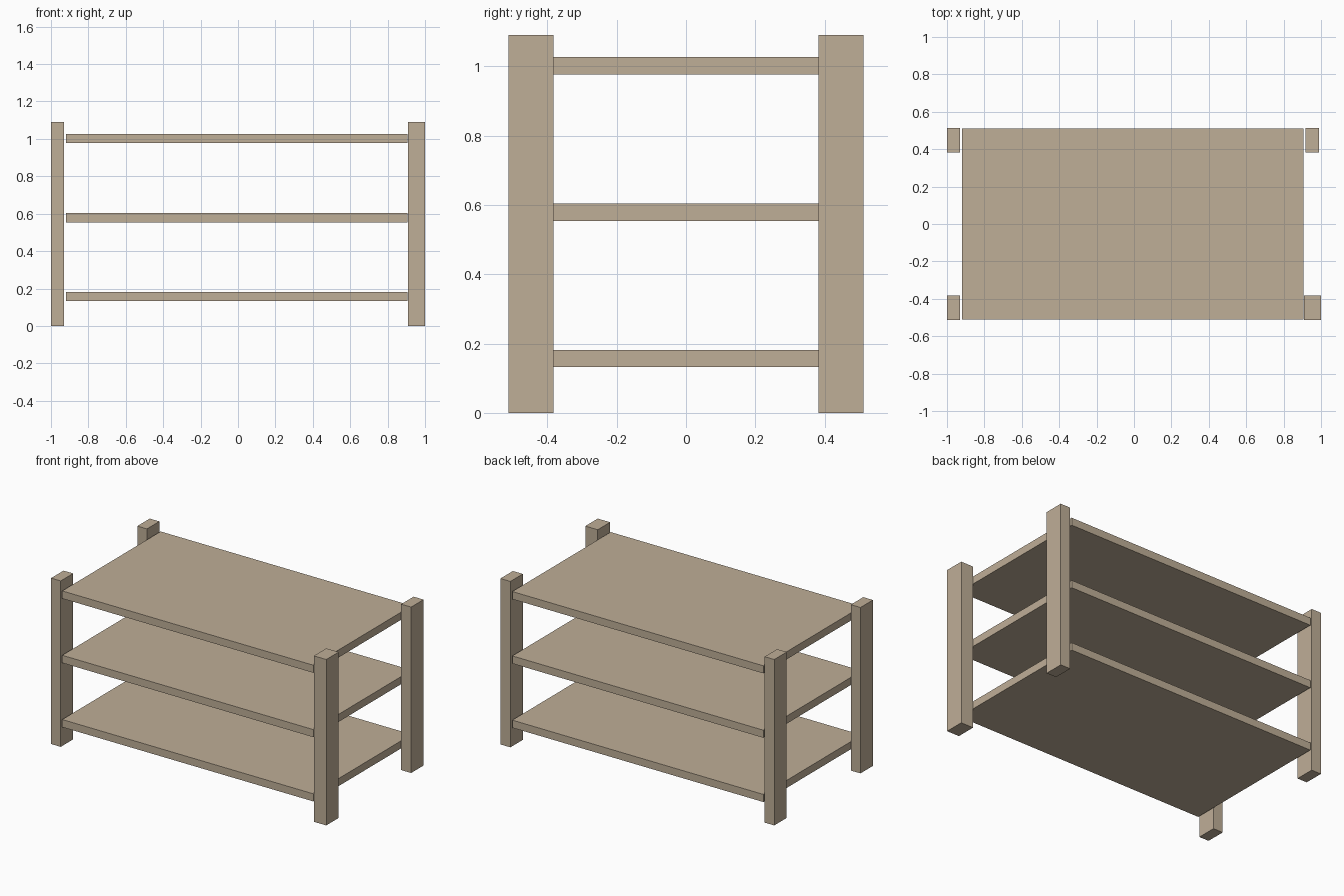
import bpy

if "Cube" in bpy.data.objects:
    bpy.data.objects.remove(bpy.data.objects["Cube"])

wood = bpy.data.materials.new("pale wood")
wood.diffuse_color = (0.52, 0.425, 0.31, 1)
wood.use_nodes = True
wood.node_tree.nodes["Principled BSDF"].inputs["Base Color"].default_value = wood.diffuse_color


def box(name, x, y, z):
    """Box from (min, max) ranges on each axis."""
    bpy.ops.mesh.primitive_cube_add(size=1, location=[(r[0] + r[1]) / 2 for r in (x, y, z)])
    ob = bpy.context.object
    ob.name = name
    ob.scale = [r[1] - r[0] for r in (x, y, z)]
    bpy.ops.object.transform_apply(location=False, rotation=False, scale=True)
    ob.data.materials.append(wood)
    return ob


# Corner posts (the right pair differ slightly in width)
front, back = (-0.512, -0.383), (0.383, 0.512)
posts = {
    "front_left_post": ((-1.0, -0.93), front),
    "back_left_post": ((-1.0, -0.93), back),
    "front_right_post": ((0.91, 1.0), front),
    "back_right_post": ((0.918, 0.99), back),
}
for name, (x, y) in posts.items():
    box(name, x, y, (0, 1.09))

# Three shelves between the posts
for name, z in (("bottom_shelf", 0.132), ("middle_shelf", 0.554), ("top_shelf", 0.977)):
    box(name, (-0.92, 0.905), (-0.511, 0.511), (z, z + 0.05))
